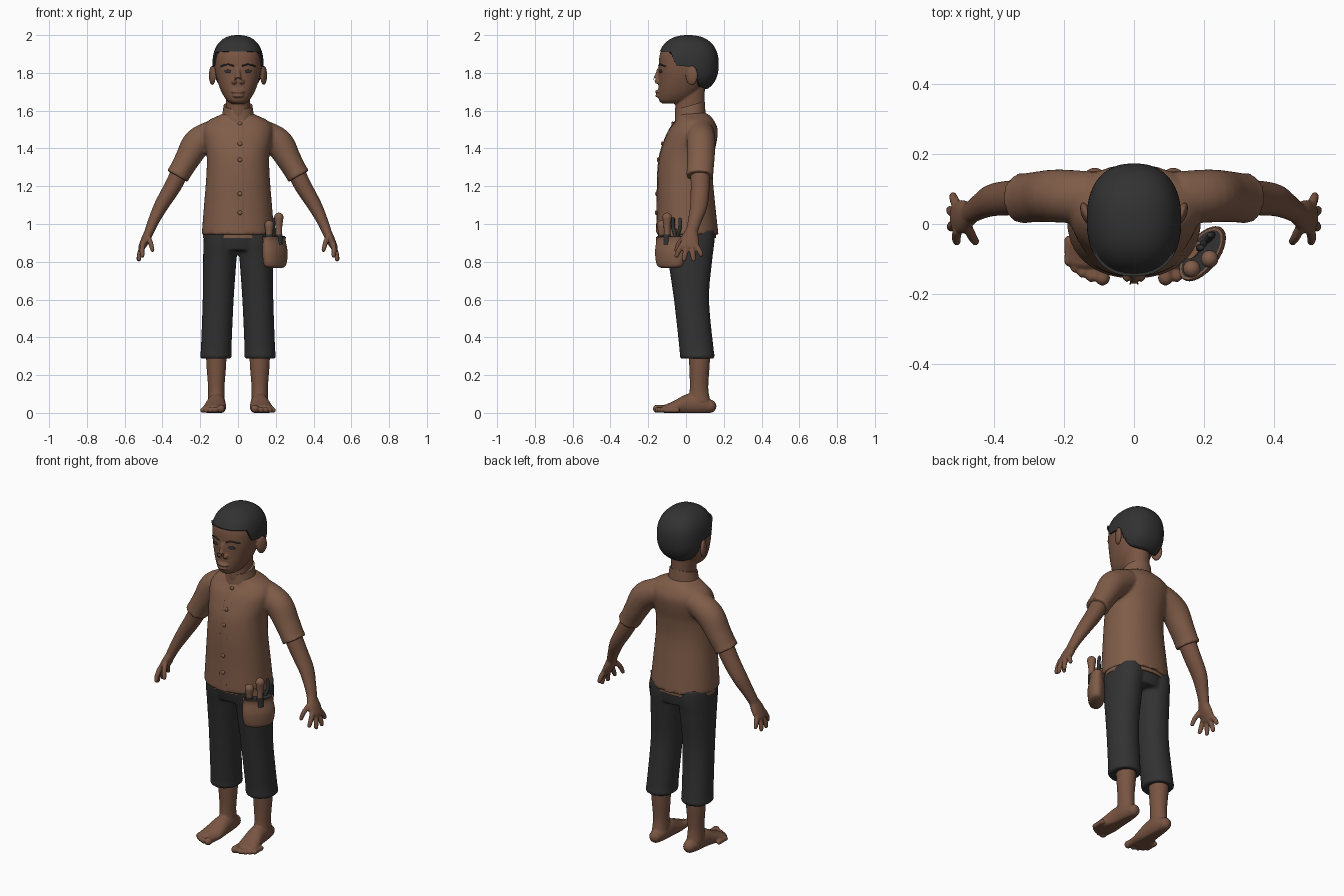
import bpy, bmesh, math
from mathutils import Vector, Matrix

if "Cube" in bpy.data.objects:
    bpy.data.objects.remove(bpy.data.objects["Cube"])


def material(name, rgb):
    m = bpy.data.materials.new(name)
    m.diffuse_color = (*rgb, 1)
    m.use_nodes = True
    m.node_tree.nodes["Principled BSDF"].inputs["Base Color"].default_value = m.diffuse_color
    return m


SKIN = material("brown skin", (0.19, 0.09, 0.055))
CLOTH = material("brown cloth", (0.215, 0.108, 0.066))
BLACK = material("soft black", (0.032, 0.032, 0.032))


def finish(bm, name, mat, mirror=False):
    bmesh.ops.recalc_face_normals(bm, faces=bm.faces)
    for f in bm.faces:
        f.smooth = True
    for e in bm.edges:
        if len(e.link_faces) == 2 and e.calc_face_angle(0) > 0.8:
            e.smooth = False
    me = bpy.data.meshes.new(name)
    bm.to_mesh(me)
    bm.free()
    me.materials.append(mat)
    ob = bpy.data.objects.new(name, me)
    bpy.context.collection.objects.link(ob)
    if mirror:
        ob.modifiers.new("Mirror", 'MIRROR').use_mirror_merge = False
    return ob


def sgn_pow(a, p):
    return math.copysign(abs(a) ** p, a)


def loft(name, keys, mat, axis=None, ref=(0, 1, 0), n=32, sub=5, power=1, cap=False, mirror=False):
    """Skin smooth rings (x, y, z, radius u, radius v); cap=True rounds the ends."""
    rows = []
    for i in range(len(keys) - 1):
        a, b, c, d = (keys[min(max(i + k, 0), len(keys) - 1)] for k in (-1, 0, 1, 2))
        for j in range(sub + (i == len(keys) - 2)):
            t = j / sub
            rows.append([0.5 * (2 * q + (r - p) * t + (2 * p - 5 * q + 4 * r - s) * t * t
                                + (3 * q - p - 3 * r + s) * t ** 3) for p, q, r, s in zip(a, b, c, d)])
    pos = [Vector(r[:3]) for r in rows]
    rings = []
    for i, r in enumerate(rows):
        t = Vector(axis) if axis else (pos[min(i + 1, len(pos) - 1)] - pos[max(i - 1, 0)]).normalized()
        rings.append((pos[i], t, r[3], r[4]))
    if cap:
        def dome(ring, s):
            c, t, a, b = ring
            return [(c + t * s * min(a, b) * math.sin(k), t, a * math.cos(k), b * math.cos(k))
                    for k in (0.4, 0.8, 1.2, 1.5)]
        rings = dome(rings[0], -1)[::-1] + rings + dome(rings[-1], 1)
    bm = bmesh.new()
    loops = []
    for c, t, ru, rv in rings:
        v = Vector(ref)
        v = (v - t * v.dot(t)).normalized()
        u = v.cross(t)
        ang = [2 * math.pi * k / n for k in range(n)]
        loops.append([bm.verts.new(c + u * ru * sgn_pow(math.cos(g), power)
                                   + v * rv * sgn_pow(math.sin(g), power)) for g in ang])
    for a, b in zip(loops, loops[1:]):
        for k in range(n):
            bm.faces.new((a[k], a[k - 1], b[k - 1], b[k]))
    bm.faces.new(loops[0])
    bm.faces.new(loops[-1])
    return finish(bm, name, mat, mirror)


def stack(rows, cx=0):
    """Level rings given as (z, half width, front y, back y)."""
    return [(cx, (f + b) / 2, z, w, (b - f) / 2) for z, w, f, b in rows]


def ball(name, loc, size, mat, rot=0, mirror=False):
    bm = bmesh.new()
    bmesh.ops.create_uvsphere(bm, u_segments=24, v_segments=16, radius=1,
                              matrix=Matrix.LocRotScale(Vector(loc), Matrix.Rotation(rot, 3, 'Z'), Vector(size)))
    return finish(bm, name, mat, mirror)


def fuse(name, parts, mat, voxel, smooth, mirror=False, floor=False):
    """Join overlapping parts into one continuous surface."""
    bm = bmesh.new()
    for p in parts:
        bm.from_mesh(p.data)
        bpy.data.objects.remove(p)
    if floor:
        for v in bm.verts:
            v.co.z = max(v.co.z, 0.0)
    ob = finish(bm, name, mat)
    r = ob.modifiers.new("Fuse", 'REMESH')
    r.mode, r.voxel_size, r.use_smooth_shade = 'VOXEL', voxel, True
    s = ob.modifiers.new("Soften", 'SMOOTH')
    s.iterations = smooth
    if mirror:
        ob.modifiers.new("Mirror", 'MIRROR').use_mirror_merge = False
    return ob


UP = (0, 0, 1)

# Head: skull, neck, nose, lips, ears
skull = loft("skull", stack([(1.638, .035, -.125, -.03), (1.655, .06, -.143, .02), (1.70, .088, -.147, .07),
                             (1.76, .11, -.145, .10), (1.83, .124, -.145, .13), (1.90, .124, -.138, .14),
                             (1.95, .10, -.11, .12), (1.98, .05, -.06, .07)]), SKIN, UP, n=48, power=.88)
neck = loft("neck", stack([(1.53, .07, -.055, .10), (1.60, .064, -.058, .098), (1.72, .066, -.05, .10)]), SKIN, UP)
nose = loft("nose", [(0, -.14, 1.825, .012, .012), (0, -.148, 1.79, .014, .016), (0, -.158, 1.755, .022, .024)],
            SKIN, UP, cap=True)
parts = [skull, neck, nose, ball("upper_lip", (0, -.145, 1.70), (.036, .019, .010), SKIN),
         ball("lower_lip", (0, -.144, 1.679), (.031, .018, .010), SKIN)]
for s in (-1, 1):
    parts += [ball("nostril", (s * .02, -.147, 1.753), (.014, .018, .013), SKIN),
              ball("ear", (s * .136, .03, 1.787), (.015, .034, .052), SKIN, s * -.35)]
head = fuse("head", parts, SKIN, .005, 2)

# Hair: rounded cap trimmed along the hairline
LINE = [(-.2, 1.915), (-.08, 1.91), (-.055, 1.84), (.04, 1.83), (.065, 1.73), (.1, 1.715), (.3, 1.715)]


def hairline(y):
    for (a, p), (b, q) in zip(LINE, LINE[1:]):
        if y <= b:
            return p + (q - p) * (y - a) / (b - a)


bm = bmesh.new()
bmesh.ops.create_uvsphere(bm, u_segments=64, v_segments=48, radius=1)
for v in bm.verts:
    v.co /= sum(abs(c) ** 2.35 for c in v.co) ** (1 / 2.35)
    v.co = Vector((v.co.x * .135, v.co.y * .161 + .012, v.co.z * .155 + 1.845))
    v.co.z = max(v.co.z, hairline(v.co.y))
finish(bm, "hair", BLACK)

# Shirt: body and short sleeves
body = loft("body", stack([(.945, .192, -.156, .172), (1.10, .18, -.152, .155), (1.25, .168, -.15, .142),
                           (1.36, .166, -.14, .148), (1.44, .18, -.115, .163), (1.50, .185, -.088, .168),
                           (1.545, .16, -.055, .15), (1.575, .10, -.045, .125), (1.59, .07, -.045, .10)]),
            CLOTH, UP, n=48, power=.92)
sleeves = [loft("sleeve", [(s * .12, .075, 1.485, .07, .075), (s * .213, .08, 1.43, .078, .076),
                           (s * .27, .078, 1.34, .066, .073), (s * .308, .074, 1.275, .061, .071),
                           (s * .321, .073, 1.252, .064, .074)], CLOTH) for s in (-1, 1)]
shirt = fuse("shirt", [body] + sleeves, CLOTH, .009, 4)
loft("collar", [(0, .022, 1.565, .086, .084), (0, .022, 1.60, .08, .082), (0, .022, 1.628, .076, .08)],
     CLOTH, Vector((0, -.28, 1)).normalized(), n=40)

# Arms and hands
hand = [loft("arm", [(.29, .075, 1.31, .048, .052), (.345, .075, 1.20, .045, .05), (.405, .068, 1.10, .038, .046),
                     (.445, .047, 1.02, .030, .036), (.47, .03, .96, .025, .031)], SKIN, cap=True),
        loft("palm", [(.465, .03, .97, .024, .03), (.488, .022, .92, .024, .047), (.508, .018, .88, .019, .047)],
             SKIN, cap=True)]
for base, mid, tip in [((.48, .0, .94), (.463, -.035, .90), (.453, -.05, .862)),
                       ((.505, -.02, .89), (.508, -.04, .855), (.506, -.05, .832)),
                       ((.508, .005, .88), (.521, -.005, .84), (.524, -.01, .812)),
                       ((.508, .03, .88), (.522, .036, .84), (.526, .04, .812)),
                       ((.505, .05, .89), (.514, .07, .86), (.517, .08, .838))]:
    hand.append(loft("finger", [(*base, .014, .015), (*mid, .013, .014), (*tip, .011, .012)], SKIN, n=16, cap=True))
fuse("arm_and_hand", hand, SKIN, .005, 2, mirror=True)

# Trousers: hips, two legs with rolled hems
legs = [loft("hips", stack([(.86, .165, -.105, .145), (.92, .178, -.12, .152), (.99, .178, -.125, .152)]), BLACK, UP)]
for s in (-1, 1):
    keys = [(.288, .080, -.028, .148), (.305, .084, -.034, .152), (.34, .081, -.035, .146), (.60, .082, -.064, .122),
            (.80, .088, -.094, .138), (.90, .09, -.113, .15), (.97, .088, -.12, .15)]
    rows = [(s * (.118 - .028 * (z - .28) / .69), (f + b) / 2, z, w, (b - f) / 2) for z, w, f, b in keys]
    legs.append(loft("leg", rows, BLACK, UP, power=.92))
fuse("trousers", legs, BLACK, .009, 2)
loft("belt", stack([(.925, .184, -.127, .159), (.97, .187, -.13, .162)]), CLOTH, UP, n=48)

# Bare shins and feet with toes
foot = [loft("shin", stack([(.33, .055, .012, .13), (.25, .052, .017, .125), (.13, .043, .02, .118),
                            (.06, .045, .01, .13)], .115), SKIN, UP),
        loft("sole", [(.112, .125, .035, .036, .036), (.113, .08, .045, .045, .052), (.115, .01, .045, .05, .056),
                      (.123, -.06, .028, .06, .038), (.13, -.105, .02, .062, .025)],
             SKIN, (0, -1, 0), ref=UP, cap=True)]
for x, y, r in [(.09, -.154, .022), (.122, -.150, .016), (.146, -.139, .0155), (.167, -.125, .015), (.186, -.107, .014)]:
    foot.append(loft("toe", [(x, y + .06, r, r, r), (x, y + .02, r, r * .9, r * .9), (x, y, r, r, r)],
                     SKIN, (0, -1, 0), ref=UP, n=16, cap=True))
fuse("foot", foot, SKIN, .005, 2, mirror=True, floor=True)

# Details laid on the face and shirt front
bpy.context.view_layer.update()


def front(ob, x, z):
    hit, p, _, _ = ob.ray_cast(Vector((x, -1, z)), Vector((0, 1, 0)))
    return p if hit else Vector((x, -.14, z))


ball("eye", front(head, .054, 1.808), (.019, .004, .009), BLACK, .4, mirror=True)
loft("eyebrow", [(*front(head, x, z), .004, .005) for x, z in [(.025, 1.838), (.055, 1.845), (.09, 1.835)]],
     BLACK, n=10, cap=True, mirror=True)
loft("placket", [(*front(shirt, .008, z), .022, .004) for z in (.955, 1.1, 1.25, 1.35, 1.43, 1.5, 1.55)],
     CLOTH, UP, n=16)
for z in (1.06, 1.16, 1.34, 1.425, 1.53):
    ball("button", front(shirt, .01, z) - Vector((0, .005, 0)), (.012, .007, .012), CLOTH)

# Tool pouch hanging at the hip, with handles and pliers
tangent = (.6, .8, 0)
loft("pouch", [(.195, -.085, .768, .030, .055), (.196, -.085, .785, .042, .082), (.196, -.085, .85, .047, .092),
               (.192, -.085, .91, .040, .086), (.192, -.085, .932, .042, .088)], CLOTH, UP, ref=tangent)
loft("pouch_opening", [(.192, -.085, .93, .036, .08), (.192, -.085, .936, .036, .08)], BLACK, UP, ref=tangent, sub=1)
for x, y, top in [(.216, -.10, 1.035), (.165, -.128, .995)]:
    loft("tool_handle", [(x, y, .94, .017, .017), (x, y, top - .05, .018, .018), (x, y, top, .025, .025)],
         CLOTH, UP, n=20, cap=True)
    loft("tool_collar", [(x, y, .89, .02, .02), (x, y, .945, .02, .02)], BLACK, UP, n=20)
for dx in (-.018, .018):
    loft("plier_grip", [(.205, -.05, .92, .009, .009), (.205 + dx, -.05 + dx, .98, .010, .010),
                        (.205 + dx * .7, -.05 + dx, 1.025, .009, .009)], BLACK, n=12, cap=True)
loft("pouch_strap", [(.172, -.075, .90, .016, .03), (.17, -.075, .975, .014, .03)], CLOTH, UP, ref=tangent)
